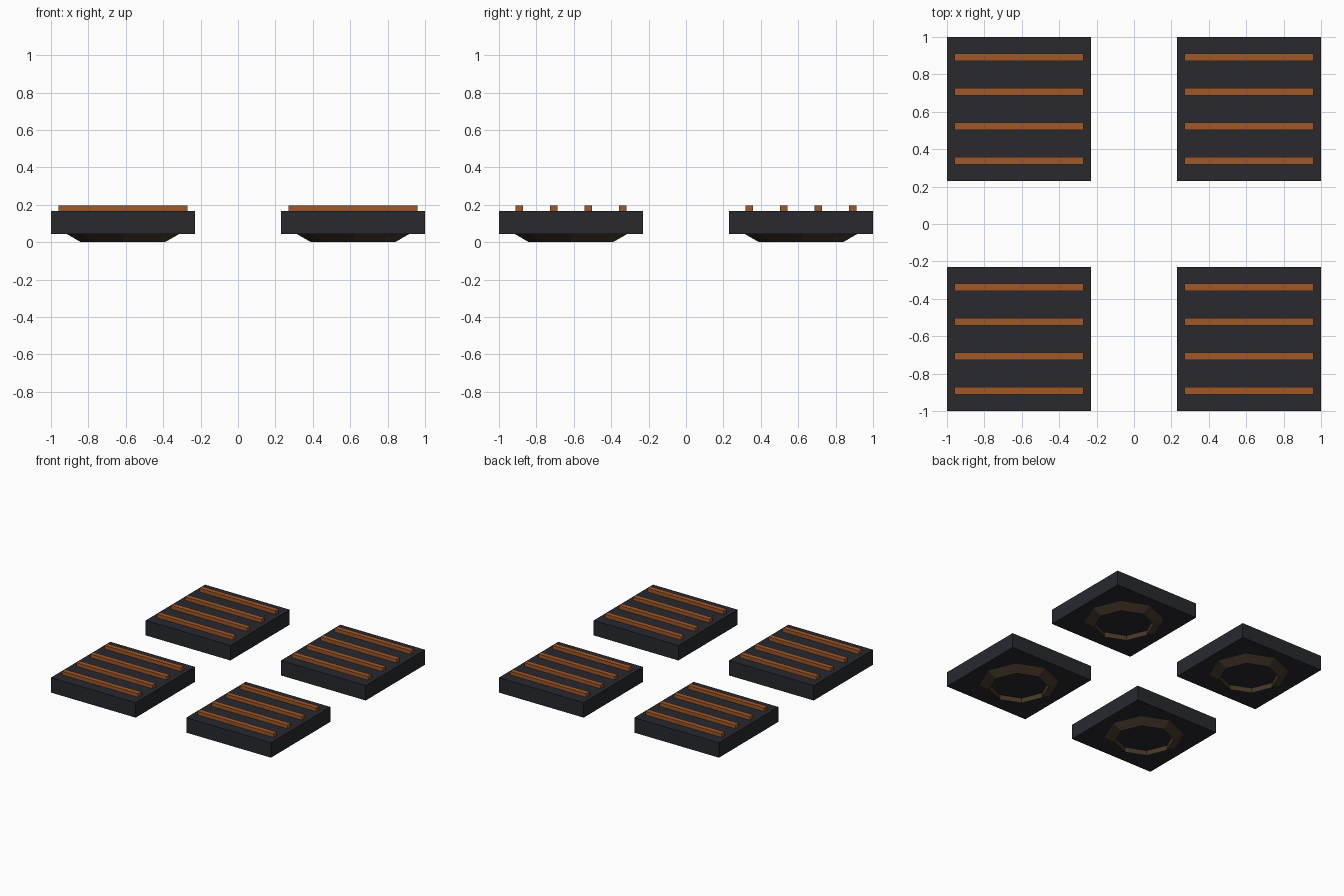
import bpy, bmesh
from math import cos, sin, pi
from mathutils import Matrix

if "Cube" in bpy.data.objects:
    bpy.data.objects.remove(bpy.data.objects["Cube"])


def material(name, rgb):
    m = bpy.data.materials.new(name)
    m.diffuse_color = (*rgb, 1)
    m.use_nodes = True
    m.node_tree.nodes["Principled BSDF"].inputs["Base Color"].default_value = m.diffuse_color
    return m


DARK = material("dark_rubber", (0.021, 0.022, 0.028))
COPPER = material("copper", (0.35, 0.098, 0.021))
BROWN = material("dark_bronze", (0.06, 0.038, 0.021))


def finish(bm, name, loc, mat):
    bmesh.ops.recalc_face_normals(bm, faces=bm.faces)
    me = bpy.data.meshes.new(name)
    bm.to_mesh(me)
    bm.free()
    me.materials.append(mat)
    ob = bpy.data.objects.new(name, me)
    ob.location = loc
    bpy.context.collection.objects.link(ob)


def box(name, loc, size, mat):
    bm = bmesh.new()
    bmesh.ops.create_cube(bm, size=1, matrix=Matrix.Diagonal((*size, 1)))
    finish(bm, name, loc, mat)


def ring(name, loc, major, minor, mat, sides=8, section=3):
    # low-poly torus with a triangular section
    bm = bmesh.new()
    rows = []
    for i in range(sides):
        a = 2 * pi * i / sides
        row = []
        for j in range(section):
            b = 2 * pi * j / section
            r = major + minor * cos(b)
            row.append(bm.verts.new((r * cos(a), r * sin(a), minor * sin(b))))
        rows.append(row)
    for i in range(sides):
        p, q = rows[i], rows[(i + 1) % sides]
        for j in range(section):
            k = (j + 1) % section
            bm.faces.new((p[j], q[j], q[k], p[k]))
    finish(bm, name, loc, mat)


C = 0.615        # pad centre offset
MINOR = 0.08     # ring section radius

for sx, side in ((-1, "left"), (1, "right")):
    for sy, end in ((-1, "front"), (1, "back")):
        tag = f"{end}_{side}"
        x, y = sx * C, sy * C
        # square pad
        box(f"pad_{tag}", (x, y, 0.104), (0.77, 0.77, 0.123), DARK)
        # four raised grip bars
        for n in range(4):
            box(f"grip_bar_{tag}_{n + 1}", (x, y + (n - 1.5) * 0.1845, 0.175),
                (0.692, 0.04, 0.04), COPPER)
        # octagonal foot ring, partly sunk into the pad
        ring(f"foot_ring_{tag}", (x, y, MINOR * sin(pi / 3)),
             0.225 + MINOR / 2, MINOR, BROWN)
